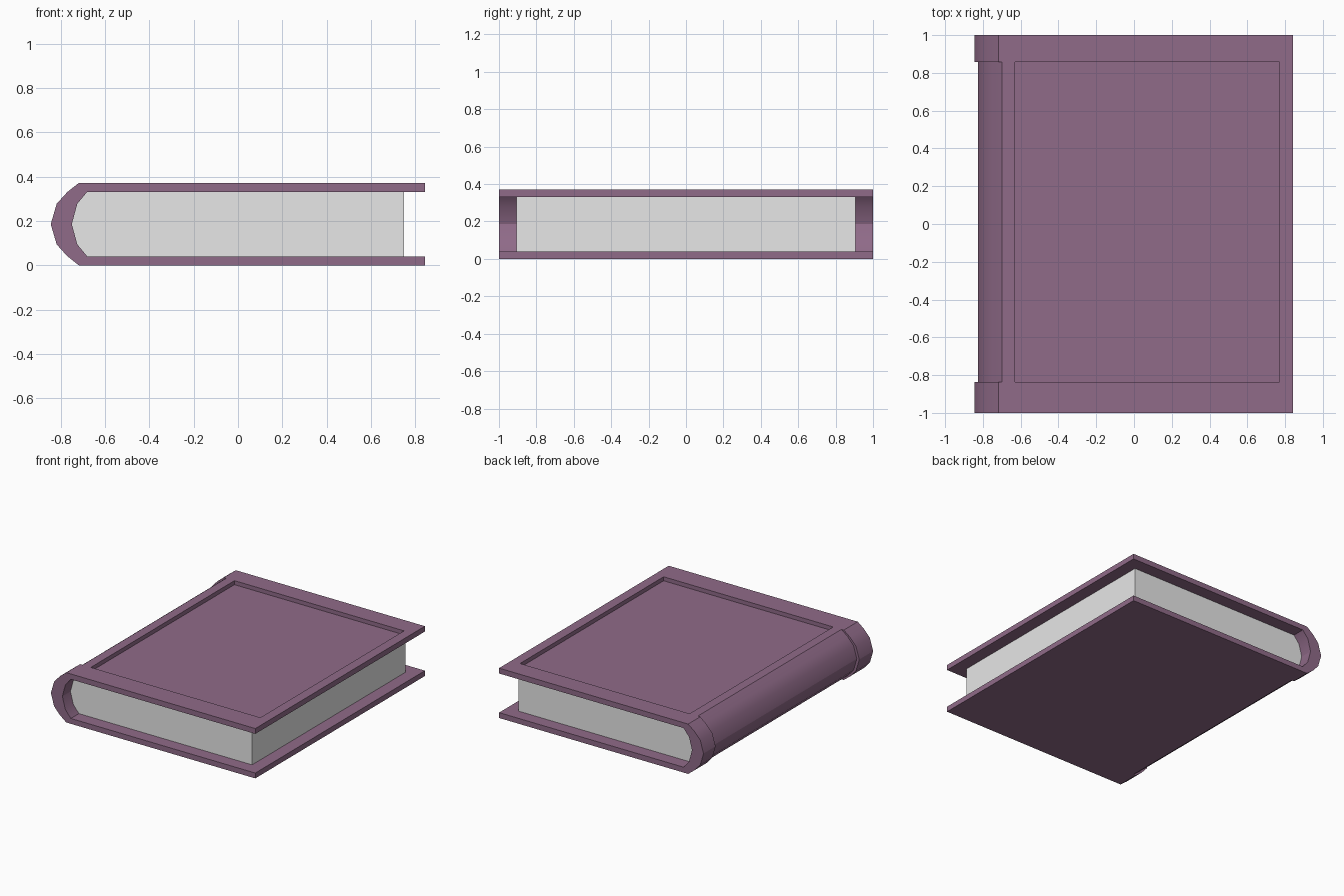
import bpy, bmesh, math

if "Cube" in bpy.data.objects:
    bpy.data.objects.remove(bpy.data.objects["Cube"], do_unlink=True)

MID = 0.186            # half of the book's height
BAND = (-0.836, 0.858)  # y span of the cover panel and the slim part of the spine


def material(name, rgb):
    mat = bpy.data.materials.new(name)
    mat.use_nodes = True
    mat.diffuse_color = (*rgb, 1)
    bsdf = mat.node_tree.nodes["Principled BSDF"]
    bsdf.inputs["Base Color"].default_value = (*rgb, 1)
    bsdf.inputs["Roughness"].default_value = 0.8
    return mat


def arc(half):
    """Mirror (x, height above middle) points into a full top-to-bottom curve."""
    return [(x, MID + h) for x, h in half] + [(x, MID - h) for x, h in half[-2::-1]]


def extrude(name, profile, y0, y1, mat=None):
    """Solid made by sweeping an x-z profile along y."""
    bm = bmesh.new()
    face = bm.faces.new([bm.verts.new((x, y0, z)) for x, z in profile])
    swept = bmesh.ops.extrude_face_region(bm, geom=[face])["geom"]
    verts = [v for v in swept if isinstance(v, bmesh.types.BMVert)]
    bmesh.ops.translate(bm, verts=verts, vec=(0, y1 - y0, 0))
    bmesh.ops.recalc_face_normals(bm, faces=bm.faces)
    mesh = bpy.data.meshes.new(name)
    bm.to_mesh(mesh)
    bm.free()
    obj = bpy.data.objects.new(name, mesh)
    bpy.context.collection.objects.link(obj)
    if mat:
        mesh.materials.append(mat)
    return obj


def cut(obj, cutter):
    """Subtract the cutter, apply, and discard it."""
    mod = obj.modifiers.new("cut", "BOOLEAN")
    mod.operation, mod.solver, mod.object = "DIFFERENCE", "EXACT", cutter
    bpy.context.view_layer.objects.active = obj
    bpy.ops.object.modifier_apply(modifier=mod.name)
    bpy.data.objects.remove(cutter, do_unlink=True)


def smooth(obj):
    bpy.ops.object.select_all(action="DESELECT")
    obj.select_set(True)
    bpy.context.view_layer.objects.active = obj
    bpy.ops.object.shade_smooth_by_angle(angle=math.radians(30))


leather = material("purple cover", (0.277, 0.146, 0.248))
paper = material("pale paper", (0.8, 0.8, 0.8))

outer = [(-0.718, MID), (-0.77, 0.145), (-0.818, 0.092), (-0.845, 0)]
inner = arc([(-0.68, 0.146), (-0.725, 0.092), (-0.75, 0)])

# Cover: two boards joined by a rounded spine
right = 0.843
profile = ([(right, 2 * MID)] + arc(outer) + [(right, 0), (right, 0.04)]
           + inner[::-1] + [(right, 2 * MID - 0.04)])
cover = extrude("cover", profile, -1, 1, leather)

# Slimmer middle of the spine, between the two end caps
slim = [(x + 0.02, h) for x, h in outer]
flare = [(slim[0][0] + 0.052, MID + 0.041)]
waste = arc(flare + slim) + [(-1, -0.1), (-1, 0.5)]
cut(cover, extrude("spine_cutter", waste, *BAND))

# Sunken panel on the front board
floor = 2 * MID - 0.03
panel = [(-0.63, floor), (0.77, floor), (0.77, 0.5), (-0.63, 0.5)]
cut(cover, extrude("panel_cutter", panel, *BAND))
smooth(cover)

# Page block, filling the rounded inside of the spine
pages = extrude("pages", [(0.75, 2 * MID - 0.04)] + inner + [(0.75, 0.04)],
                -0.905, 0.905, paper)
smooth(pages)
